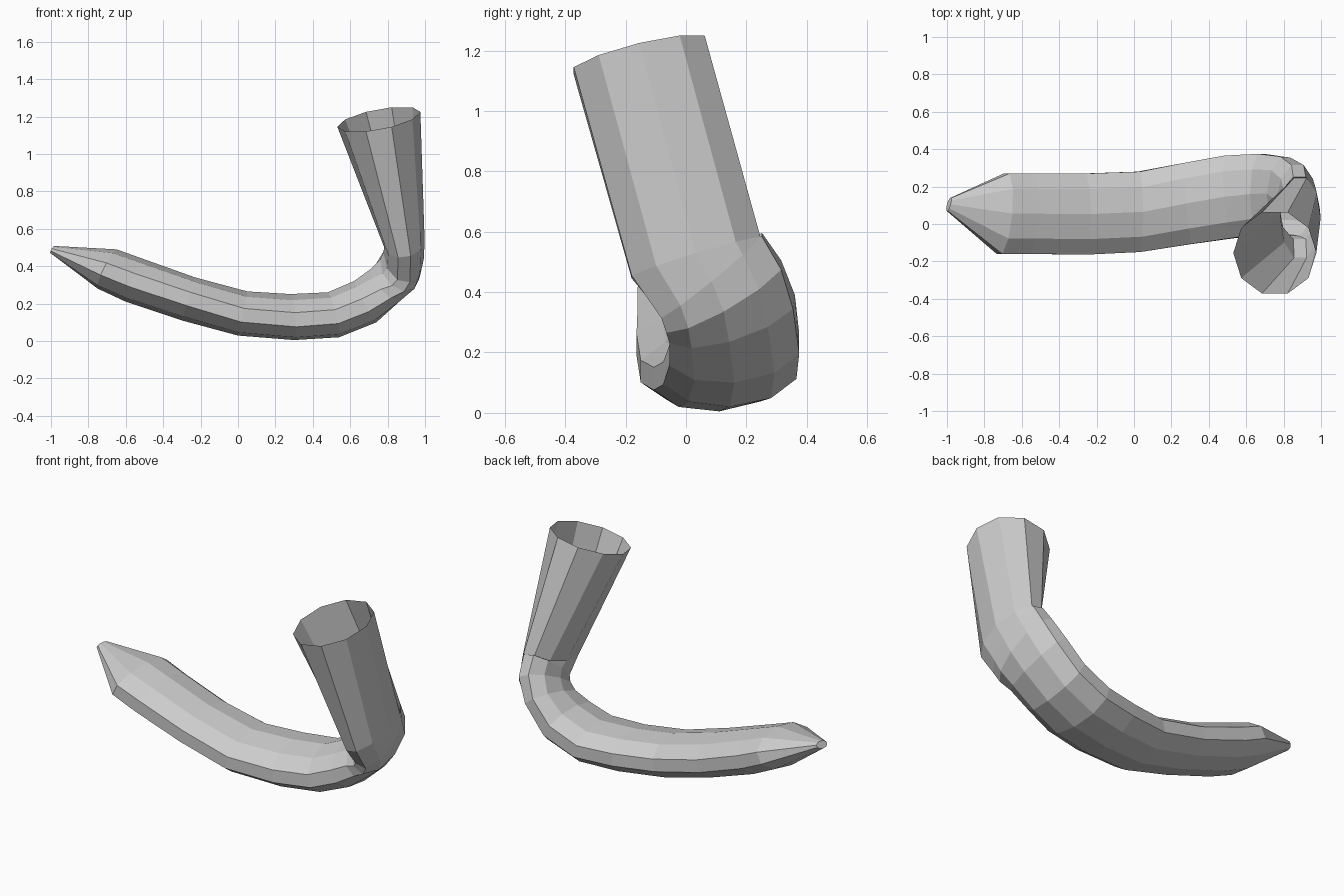
import bpy, bmesh, math
from mathutils import Vector

SIDES = 10

# Each ring: centre, half width vector, half thickness vector
RINGS = [
    ((-0.99, 0.105, 0.488), (0.01, 0.036, 0), (0.01, 0, 0.02)),        # tip
    ((-0.70, 0.055, 0.385), (0.02, 0.226, 0), (0.05, 0, 0.105)),
    ((-0.555, 0.055, 0.325), (0.01, 0.226, 0), (0.045, 0, 0.115)),
    ((-0.265, 0.053, 0.225), (0, 0.228, 0), (0.035, 0, 0.115)),
    ((0.025, 0.065, 0.147), (0, 0.226, 0.01), (0.025, 0, 0.118)),
    ((0.29, 0.11, 0.128), (-0.02, 0.228, 0.015), (-0.01, 0, 0.123)),
    ((0.51, 0.145, 0.14), (-0.02, 0.232, 0.01), (-0.03, 0, 0.12)),
    ((0.68, 0.16, 0.21), (0, 0.226, 0.02), (-0.06, 0, 0.11)),
    ((0.80, 0.153, 0.31), (0.01, 0.215, 0.06), (-0.09, 0.01, 0.075)),
    ((0.865, 0.125, 0.385), (0.01, 0.20, 0.11), (-0.105, 0, 0.05)),
    ((0.885, 0.085, 0.455), (0, 0.175, 0.142), (-0.108, 0, 0.02)),     # elbow crease
    ((0.89, 0.033, 0.515), (0, 0.224, 0.068), (-0.108, 0, -0.015)),
    ((0.753, -0.155, 1.185), (0, 0.228, 0.055), (-0.222, 0, -0.04)),   # open top
]


def ring_points(centre, width, thick):
    c, w, t = Vector(centre), Vector(width), Vector(thick)
    for i in range(SIDES):
        a = 2 * math.pi * (i + 0.5) / SIDES
        yield c + w * math.cos(a) + t * math.sin(a)


# Bent tapering tube lofted through the rings, closed at the tip
bm = bmesh.new()
loops = [[bm.verts.new(p) for p in ring_points(*r)] for r in RINGS]
for lo, hi in zip(loops, loops[1:]):
    for i in range(SIDES):
        j = (i + 1) % SIDES
        bm.faces.new((lo[i], lo[j], hi[j], hi[i]))
bm.faces.new(loops[0])
bmesh.ops.recalc_face_normals(bm, faces=bm.faces)

mesh = bpy.data.meshes.new("bent_tube")
bm.to_mesh(mesh)
bm.free()
bpy.context.collection.objects.link(bpy.data.objects.new("bent_tube", mesh))
